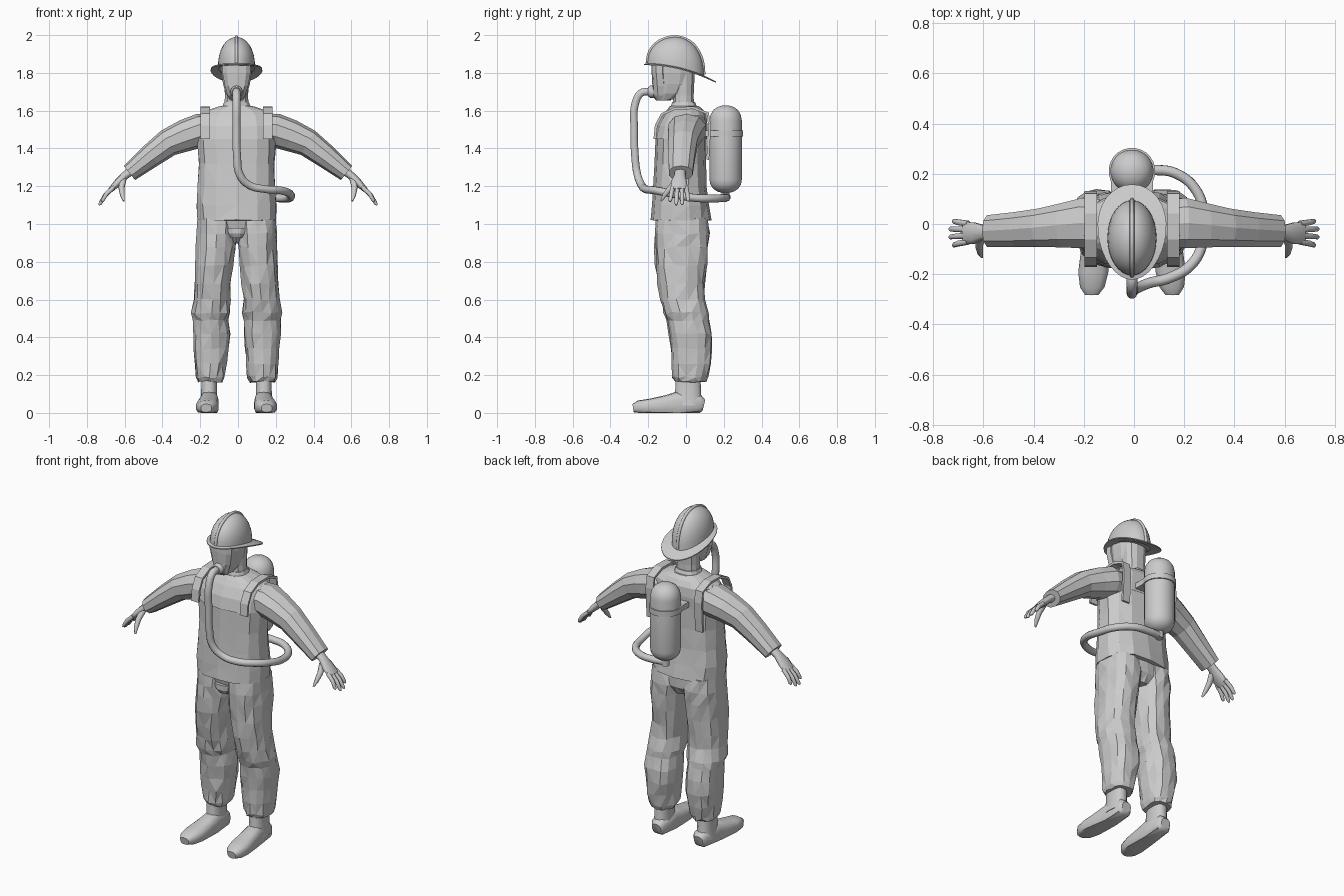
import bpy, bmesh, math, random
from mathutils import Vector

random.seed(4)
cube = bpy.data.objects.get("Cube")
if cube:
    bpy.data.objects.remove(cube, do_unlink=True)

grey = bpy.data.materials.new("plain grey")
grey.use_nodes = True
GREY = (0.6, 0.6, 0.6, 1)
grey.diffuse_color = GREY
grey.node_tree.nodes["Principled BSDF"].inputs["Base Color"].default_value = GREY

X, Y, Z = Vector((1, 0, 0)), Vector((0, 1, 0)), Vector((0, 0, 1))
MID = -0.008  # the body's own centre line


def finish(obj, smooth=None):
    obj.data.materials.append(grey)
    if smooth:
        bpy.ops.object.select_all(action='DESELECT')
        obj.select_set(True)
        bpy.context.view_layer.objects.active = obj
        bpy.ops.object.shade_smooth_by_angle(angle=math.radians(smooth))
    return obj


def from_bmesh(name, bm, smooth=None):
    bmesh.ops.recalc_face_normals(bm, faces=bm.faces)
    mesh = bpy.data.meshes.new(name)
    bm.to_mesh(mesh)
    bm.free()
    obj = bpy.data.objects.new(name, mesh)
    bpy.context.collection.objects.link(obj)
    return finish(obj, smooth)


def loft(name, rings, smooth=None, caps=True, jitter=0.0, floor=False):
    """Skin a list of point rings; jitter crumples the cloth."""
    bm = bmesh.new()
    rows = []
    for points in rings:
        row = []
        for p in points:
            p = p + Vector([random.uniform(-jitter, jitter) for _ in range(3)])
            if floor:
                p.z = max(p.z, 0)
            row.append(bm.verts.new(p))
        rows.append(row)
    n = len(rows[0])
    for a, b in zip(rows, rows[1:]):
        for i in range(n):
            j = (i + 1) % n
            bm.faces.new((a[i], a[j], b[j], b[i]))
    if caps:
        bm.faces.new(rows[0])
        bm.faces.new(rows[-1])
    if jitter:
        bmesh.ops.triangulate(bm, faces=[f for f in bm.faces if len(f.verts) == 4])
    return from_bmesh(name, bm, smooth)


def ring(c, u, v, n=12, power=2.0):
    """Superellipse around c with half axes u and v."""
    pts = []
    for i in range(n):
        t = 2 * math.pi * (i + 0.5) / n
        co, si = math.cos(t), math.sin(t)
        pts.append(Vector(c) + u * math.copysign(abs(co) ** (2 / power), co)
                   + v * math.copysign(abs(si) ** (2 / power), si))
    return pts


def sweep(name, sections, side, n=8, power=2.2, **kw):
    """Sections are (centre, half size along side, half size across)."""
    cs = [Vector(s[0]) for s in sections]
    rings = []
    for i, (c, a, b) in enumerate(sections):
        tangent = (cs[min(i + 1, len(cs) - 1)] - cs[max(i - 1, 0)]).normalized()
        rings.append(ring(c, side * a, tangent.cross(side).normalized() * b, n, power))
    return loft(name, rings, **kw)


def stack(name, rows, n=14, power=2.5, **kw):
    """Rows are (z, x min, x max, y min, y max)."""
    return loft(name, [ring(((a + b) / 2, (c + d) / 2, z), X * (b - a) / 2, Y * (d - c) / 2, n, power)
                       for z, a, b, c, d in rows], **kw)


def body(rows):
    return [(z, MID - w, MID + w, f, b) for z, w, f, b in rows]


def tube(name, points, radius):
    cu = bpy.data.curves.new(name, 'CURVE')
    cu.dimensions = '3D'
    cu.bevel_depth, cu.bevel_resolution, cu.resolution_u = radius, 3, 6
    cu.use_fill_caps = True
    sp = cu.splines.new('BEZIER')
    sp.bezier_points.add(len(points) - 1)
    for bp, p in zip(sp.bezier_points, points):
        bp.co = p
        bp.handle_left_type = bp.handle_right_type = 'AUTO'
    obj = bpy.data.objects.new(name, cu)
    bpy.context.collection.objects.link(obj)
    for s in cu.splines:
        s.use_smooth = True
    cu.materials.append(grey)
    return obj


# Jacket, with a slightly overlapping chest yoke
stack("jacket", body([(1.02, .212, -.185, .135), (1.1, .215, -.18, .122), (1.2, .208, -.174, .11),
                      (1.32, .203, -.168, .104), (1.455, .215, -.162, .106)]), jitter=.003)
stack("jacket_yoke", body([(1.45, .215, -.168, .11), (1.52, .212, -.152, .114), (1.575, .195, -.122, .108),
                           (1.605, .15, -.1, .09), (1.625, .085, -.085, .068)]))
stack("collar", body([(1.6, .085, -.09, .07), (1.645, .068, -.075, .05)]), n=12)

# Trousers
stack("trouser_seat", body([(.9, .05, -.09, .08), (.95, .16, -.14, .11), (1.04, .19, -.16, .11)]), jitter=.003)
stack("fly_flap", body([(.925, .03, -.15, -.1), (.95, .045, -.165, -.1), (.98, .05, -.165, -.1)]), n=8)
leg_rows = [(1.03, .0, .205, -.16, .115), (.95, .0, .212, -.165, .125), (.88, .004, .215, -.165, .12),
            (.78, .018, .218, -.16, .11), (.68, .028, .222, -.148, .1), (.6, .033, .228, -.132, .1),
            (.53, .03, .24, -.115, .118), (.49, .043, .232, -.1, .125), (.42, .035, .235, -.09, .14),
            (.34, .043, .23, -.08, .143), (.26, .052, .224, -.072, .13), (.19, .058, .218, -.068, .115),
            (.165, .068, .208, -.058, .105)]

for s, tag in ((1, "left"), (-1, "right")):
    legs = [(z, *sorted((MID + s * a, MID + s * b)), f, k) for z, a, b, f, k in leg_rows]
    stack(tag + "_trouser_leg", legs, n=14, power=2.3, jitter=.006)

    # Boots
    stack(tag + "_boot_shaft", [(z, MID + s * .145 - w, MID + s * .145 + w, f, b) for z, w, f, b in
          ((.04, .05, -.07, .09), (.1, .043, -.06, .082), (.2, .042, -.055, .078))],
          n=12, smooth=40)
    foot = [(.095, .142, .04, .03, .03), (.075, .142, .045, .046, .05), (-.04, .144, .045, .05, .07),
            (-.1, .148, .04, .055, .055), (-.19, .154, .033, .061, .042), (-.25, .158, .03, .05, .036),
            (-.28, .16, .025, .028, .022)]
    sweep(tag + "_boot", [((MID + s * x, y, z), a, b) for y, x, z, a, b in foot], X, n=14, power=2.7,
          smooth=40, floor=True)

    # Sleeve
    sleeve = [((.13, .0, 1.5), .1, .085), ((.2, .004, 1.495), .105, .09), ((.28, -.005, 1.468), .092, .085),
              ((.37, -.015, 1.43), .08, .074), ((.46, -.022, 1.362), .073, .064),
              ((.575, -.028, 1.27), .066, .048)]
    sweep(tag + "_sleeve", [((s * c[0], c[1], c[2]), a, b) for c, a, b in sleeve], Y, n=10)

    # Hand
    def hand_part(name, sections, side=Y, n=8):
        sweep(tag + name, [((s * c[0], c[1], c[2]), a, b) for c, a, b in sections], side, n=n, smooth=60)
    hand_part("_palm", [((.56, -.03, 1.285), .03, .024), ((.6, -.033, 1.255), .03, .021),
                        ((.635, -.037, 1.22), .044, .021), ((.675, -.035, 1.18), .046, .014)], n=10)
    for finger, y0, y1, x, z in (("index", -.07, -.085, .722, 1.118), ("middle", -.046, -.052, .736, 1.1),
                                 ("ring", -.022, -.02, .736, 1.102), ("little", .001, .012, .722, 1.12)):
        a, b = Vector((.66, y0, 1.193)), Vector((x, y1, z))
        hand_part("_" + finger + "_finger", [(a, .013, .013), (a.lerp(b, .5) + Vector((.006, 0, .004)), .012, .012),
                                             (a.lerp(b, .9), .01, .01), (b, .004, .004)])
    hand_part("_thumb", [((.61, -.05, 1.235), .02, .016), ((.617, -.085, 1.19), .016, .015),
                         ((.612, -.115, 1.15), .012, .012), ((.605, -.132, 1.122), .005, .005)], side=X)

    # Shoulder strap: a ribbon looped over the shoulder and under the arm
    path = [(-.165, 1.45), (-.158, 1.52), (-.128, 1.58), (-.06, 1.612), (.04, 1.615), (.115, 1.585),
            (.125, 1.52), (.12, 1.42), (.115, 1.34)]
    bm = bmesh.new()
    edge = [[bm.verts.new((MID + s * x, y, z)) for y, z in path] for x in (.14, .19)]
    for i in range(len(path) - 1):
        bm.faces.new((edge[0][i], edge[0][i + 1], edge[1][i + 1], edge[1][i]))
    strap = from_bmesh(tag + "_shoulder_strap", bm)
    thick = strap.modifiers.new("thickness", 'SOLIDIFY')
    thick.thickness, thick.offset = .014, 0

# Neck, head and breathing mask
stack("neck", body([(1.58, .068, -.07, .045), (1.68, .063, -.07, .042), (1.8, .07, -.08, .048)]), n=12)
stack("head", body([(1.66, .04, -.15, -.06), (1.69, .058, -.163, .0), (1.74, .073, -.168, .035),
                    (1.8, .083, -.172, .05), (1.86, .085, -.17, .05)]), n=12, power=2.2)
stack("face_mask", body([(1.655, .032, -.16, -.08), (1.68, .048, -.178, -.08), (1.73, .064, -.178, -.09),
                         (1.8, .077, -.182, -.1), (1.84, .078, -.182, -.1)]), n=10, power=2.6)
sweep("mouthpiece", [((MID, y, 1.7), r, r) for y, r in ((-.15, .034), (-.19, .032), (-.2, .024))],
      X, n=14, power=2, smooth=40)


# Helmet: dome, egg-shaped drooping brim and crest
def brim_height(y):
    return 1.845 - .65 * max(y + .22, 0) ** 2


def dome_point(t, k):
    """t runs around the dome, k from base (0) to crown (1)."""
    r = (1 - k ** 2.3) ** .5
    y = -.055 + .15 * r * math.sin(t)
    base = brim_height(-.055 + .15 * math.sin(t))
    return Vector((MID + .098 * r * math.cos(t), y, base + (1.99 - base) * k))


N = 32
turn = [2 * math.pi * i / N for i in range(N)]
loft("helmet_dome", [[dome_point(t, k) for t in turn] for k in (0, .2, .4, .58, .73, .85, .93, .98, .998)],
     smooth=50)


def brim_ring(grow, lift):
    pts = []
    for t in turn:
        inner = dome_point(t, 0)
        y = -.032 + .19 * math.sin(t)
        outer = Vector((MID + .136 * math.cos(t) * (1 + .12 * math.sin(t)), y, brim_height(y)))
        pts.append(inner.lerp(outer, grow) + Z * lift)
    return pts


loft("helmet_brim", [brim_ring(-.05, .006), brim_ring(.5, .004), brim_ring(1, .002), brim_ring(1, -.004),
                     brim_ring(.5, -.004), brim_ring(-.05, -.004)], smooth=40, caps=False)
crest = [dome_point(-math.pi / 2, k) for k in (.05, .4, .7, .9)] + [Vector((MID, -.055, 1.99))]
crest += [dome_point(math.pi / 2, k) for k in (.9, .7, .4, .05)]
tube("helmet_crest", crest, .009)

# Air tank: turned profile, with a clamp band and a back plate
TANK = Vector((MID, .21, 0))
profile = [(1.165, .02), (1.172, .045), (1.188, .068), (1.21, .082), (1.235, .086), (1.55, .086),
           (1.58, .08), (1.605, .064), (1.62, .042), (1.628, .015)]
loft("air_tank", [ring(TANK + Z * z, X * r, Y * r, 24) for z, r in profile], smooth=40)
loft("tank_band", [ring(TANK + Z * z, X * .093, Y * .093, 24) for z in (1.462, 1.495)], smooth=40)
stack("tank_bracket", body([(1.462, .085, .08, .2), (1.495, .085, .08, .2)]), n=12, power=6)
stack("tank_valve", body([(1.125, .022, .188, .232), (1.175, .022, .188, .232)]), n=12, power=2, smooth=40)

# Breathing hose from the mask round the wearer's left side to the tank
tube("breathing_hose", [(MID, -.19, 1.7), (MID, -.235, 1.695), (MID, -.268, 1.64), (MID, -.274, 1.5),
                        (-.005, -.27, 1.36), (.01, -.257, 1.26), (.06, -.235, 1.205), (.14, -.215, 1.185),
                        (.225, -.165, 1.178), (.272, -.08, 1.162), (.278, .03, 1.14), (.25, .13, 1.135),
                        (.17, .2, 1.138), (.08, .215, 1.14), (MID, .21, 1.145)], .021)
